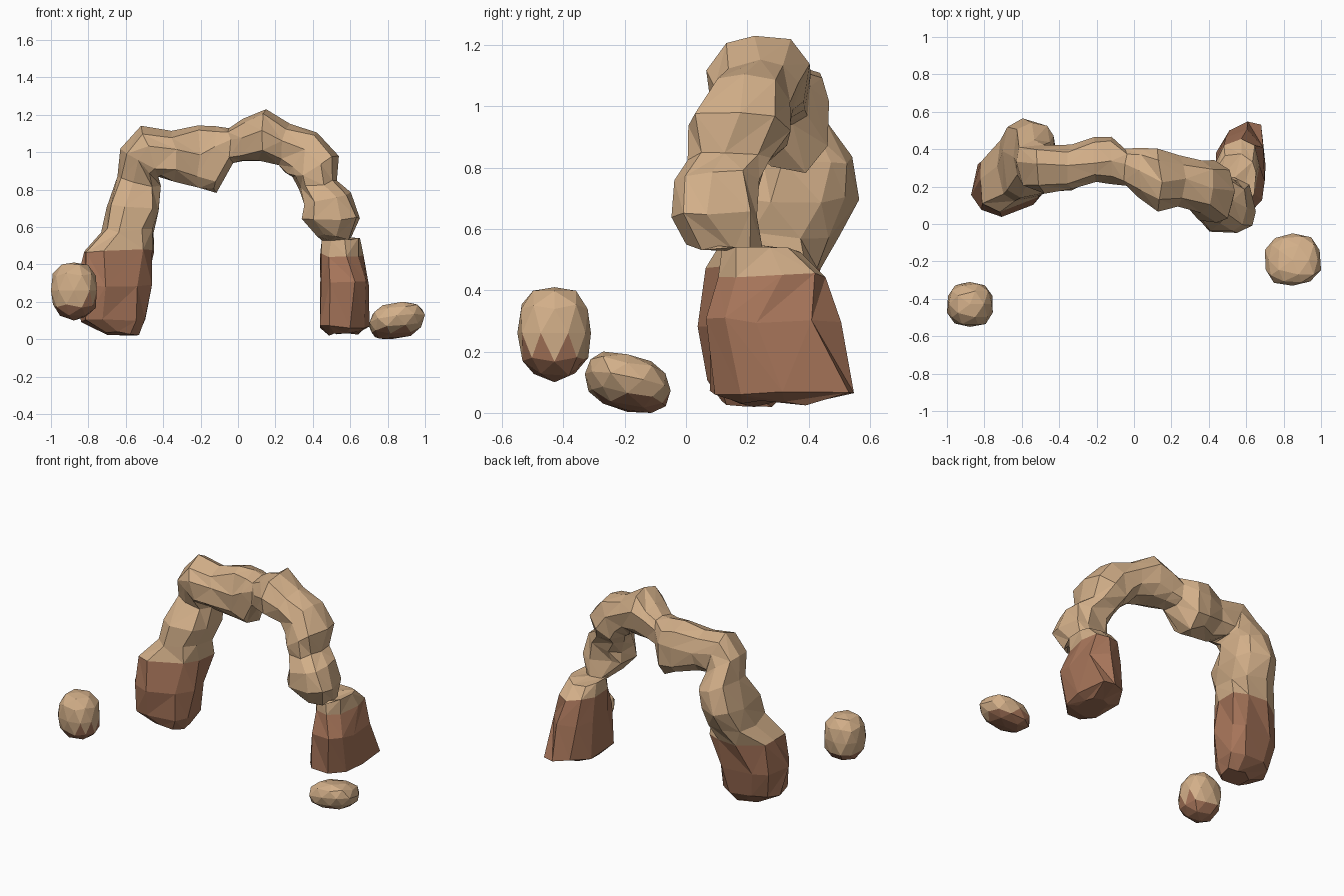
import bpy, bmesh, random
from math import sin, cos, pi, radians, copysign
from mathutils import Vector

cube = bpy.data.objects.get("Cube")
if cube:
    bpy.data.objects.remove(cube)


def make_material(name, color):
    mat = bpy.data.materials.new(name)
    mat.use_nodes = True
    mat.diffuse_color = color
    mat.node_tree.nodes["Principled BSDF"].inputs["Base Color"].default_value = color
    return mat


sandstone = make_material("pale sandstone", (0.65, 0.43, 0.25, 1))
red_rock = make_material("red brown rock", (0.38, 0.175, 0.10, 1))


def finish(bm, name):
    """Turn a bmesh into a flat shaded two-colour object."""
    bmesh.ops.recalc_face_normals(bm, faces=bm.faces)
    mesh = bpy.data.meshes.new(name)
    bm.to_mesh(mesh)
    bm.free()
    mesh.materials.append(sandstone)
    mesh.materials.append(red_rock)
    obj = bpy.data.objects.new(name, mesh)
    bpy.context.collection.objects.link(obj)
    return obj


def soft_box(value, power=0.75):
    return copysign(abs(value) ** power, value)


# Arch cross-sections from one foot to the other:
# centre x, y, z, outward angle, half thickness, half depth
left_leg = [
    (-.62, .20, .03, 180, .09, .08),
    (-.66, .21, .10, 180, .175, .14),
    (-.67, .22, .28, 180, .20, .16),
    (-.64, .26, .47, 180, .19, .17),
    (-.59, .31, .58, 180, .15, .18),
    (-.565, .35, .70, 175, .145, .20),
    (-.53, .39, .84, 165, .115, .155),
]
span = [
    (-.52, .32, .94, 140, .13, .13),
    (-.47, .30, 1.0, 112, .14, .13),
    (-.34, .30, .98, 92, .13, .12),
    (-.21, .34, .97, 90, .16, .12),
    (-.12, .34, .96, 88, .17, .12),
    (-.04, .30, 1.03, 92, .10, .10),
    (.03, .27, 1.06, 90, .11, .13),
    (.13, .24, 1.09, 85, .14, .16),
    (.24, .23, 1.04, 75, .11, .13),
    (.34, .20, 1.0, 52, .14, .14),
    (.41, .17, .92, 27, .13, .17),
]
right_leg = [
    (.43, .14, .83, 10, .10, .13),
    (.48, .10, .75, 15, .13, .14),
    (.50, .09, .65, 0, .15, .15),
    (.51, .13, .54, -10, .09, .12),
    (.55, .25, .53, 0, .10, .13),
    (.55, .28, .45, 0, .115, .17),
    (.57, .28, .30, 0, .135, .21),
    (.575, .31, .07, 0, .135, .22),
    (.57, .29, .03, 0, .08, .11),
]
SIDES = 9


def build_arch():
    rng = random.Random(4)
    bm = bmesh.new()
    rings = []
    sections = left_leg + span + right_leg
    for x, y, z, angle, thick, depth in sections:
        out = Vector((cos(radians(angle)), 0, sin(radians(angle))))
        # the feet are skewed in plan, the right one most at the ground
        flare = 0
        if x < 0 and z < 0.5:
            flare = 0.2
        elif x > 0 and z < 0.2:
            flare = 0.35
        ring = []
        for i in range(SIDES):
            t = 2 * pi * (i + rng.uniform(-.2, .2)) / SIDES
            a = soft_box(cos(t)) * thick * rng.uniform(.93, 1.1)
            b = soft_box(sin(t)) * depth * rng.uniform(.93, 1.1)
            slip = rng.uniform(-.012, .012)
            along = Vector((-out.z, 0, out.x)) * slip
            p = Vector((x, y, z)) + out * a + along
            p.y += b + flare * out.x * a
            ring.append(bm.verts.new(p))
        rings.append(ring)

    # skin neighbouring sections with irregular triangles, red at the feet
    last = len(rings) - 1
    for k in range(last):
        red = k < 3 or k >= last - 3
        for i in range(SIDES):
            j = (i + 1) % SIDES
            a, b = rings[k][i], rings[k][j]
            c, d = rings[k + 1][j], rings[k + 1][i]
            tris = ((a, b, c), (a, c, d)) if rng.random() < .5 else ((a, b, d), (b, c, d))
            for tri in tris:
                bm.faces.new(tri).material_index = int(red)
    for cap in (rings[0], rings[-1]):
        bm.faces.new(cap).material_index = 1
    return finish(bm, "rock_arch")


def build_stone(name, low, high, red_below, lean, power, seed):
    """Faceted boulder fitted exactly between two corner points."""
    rng = random.Random(seed)
    bm = bmesh.new()
    bmesh.ops.create_icosphere(bm, subdivisions=2, radius=1)
    for v in bm.verts:
        p = Vector([soft_box(c, power) for c in v.co]) * rng.uniform(.95, 1.04)
        p.z += p.x * lean.x + p.y * lean.y
        v.co = p
    for axis in range(3):
        values = [v.co[axis] for v in bm.verts]
        lo, hi = min(values), max(values)
        for v in bm.verts:
            f = (v.co[axis] - lo) / (hi - lo)
            v.co[axis] = low[axis] + f * (high[axis] - low[axis])
    for face in bm.faces:
        face.material_index = int(face.calc_center_median().z < red_below)
    return finish(bm, name)


build_arch()
build_stone("tall_boulder", (-1, -.55, .10), (-.755, -.31, .41),
            .205, Vector((0, 0)), .85, 2)
build_stone("flat_boulder", (.70, -.33, 0), (1, -.05, .20),
            .055, Vector((.22, -.3)), .85, 7)
